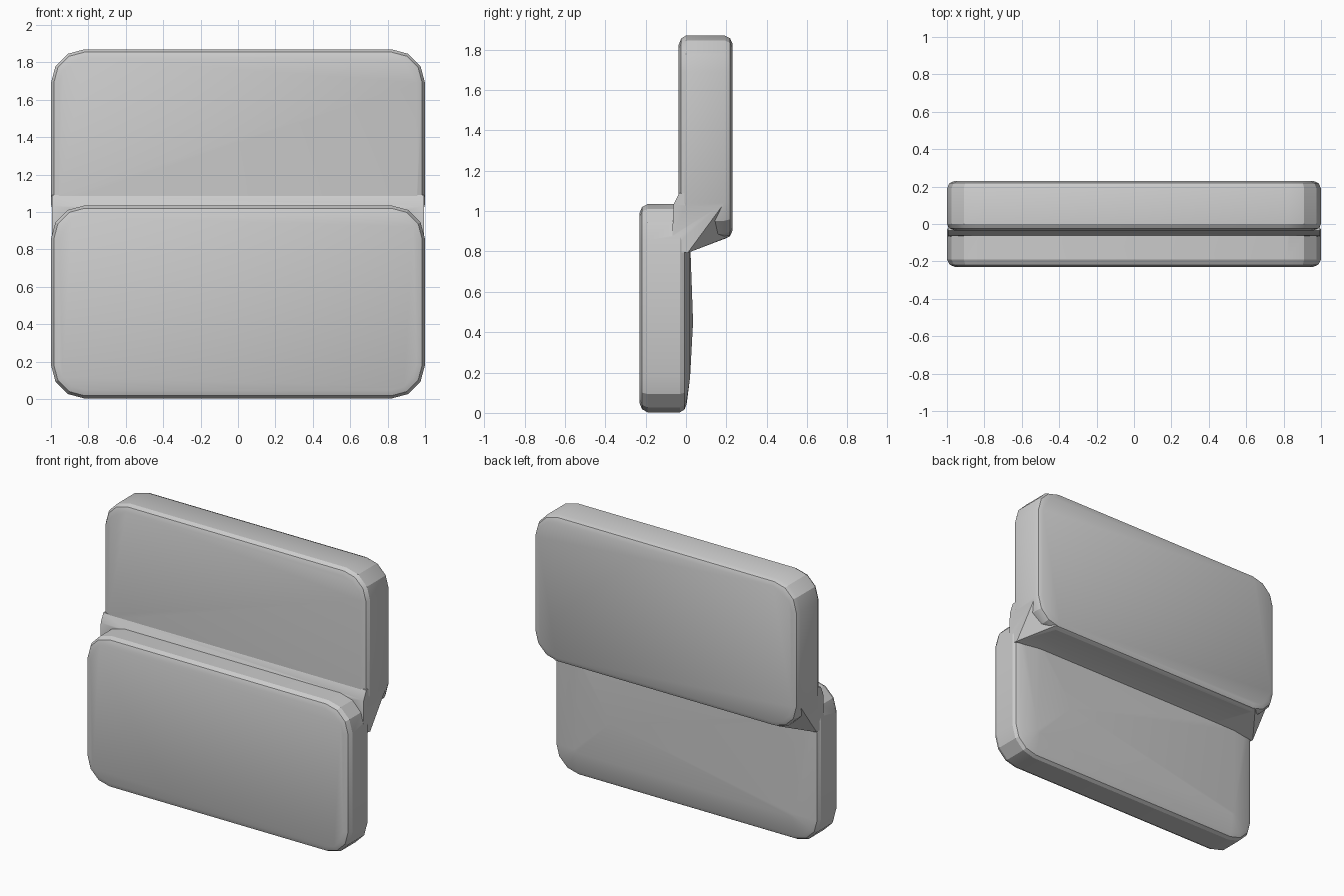
import bpy, bmesh
from math import cos, sin, pi

if "Cube" in bpy.data.objects:
    bpy.data.objects.remove(bpy.data.objects["Cube"])


def finish(name, bm):
    bmesh.ops.recalc_face_normals(bm, faces=bm.faces)
    mesh = bpy.data.meshes.new(name)
    bm.to_mesh(mesh)
    bm.free()
    obj = bpy.data.objects.new(name, mesh)
    bpy.context.collection.objects.link(obj)
    return obj


def outline(z0, z1, inset, radius=0.18, steps=3):
    """Rounded rectangle in x/z, shrunk by inset."""
    pts = []
    for k, (sx, sz) in enumerate([(1, 1), (-1, 1), (-1, -1), (1, -1)]):
        cx = sx * (1 - radius)
        cz = z1 - radius if sz > 0 else z0 + radius
        r = max(radius - inset, 0.02)
        shift = max(inset - radius + 0.02, 0)
        for i in range(steps + 1):
            a = (k + i / steps) * pi / 2
            pts.append((cx - sx * shift + r * cos(a), cz - sz * shift + r * sin(a)))
    return pts


def plate(name, z0, z1, rings, apex=None):
    """Skin rings of (y, inset); the back may end in a shallow peak."""
    bm = bmesh.new()
    loops = [[bm.verts.new((x, y, z)) for x, z in outline(z0, z1, d)] for y, d in rings]
    n = len(loops[0])
    for a, b in zip(loops, loops[1:]):
        for i in range(n):
            j = (i + 1) % n
            bm.faces.new((a[i], a[j], b[j], b[i]))
    bm.faces.new(loops[0])
    if apex:
        tip = bm.verts.new(apex)
        for i in range(n):
            bm.faces.new((loops[-1][i], loops[-1][(i + 1) % n], tip))
    else:
        bm.faces.new(loops[-1])
    return finish(name, bm)


# lower front plate with slightly bulged back
lower = plate("stepped_panel", 0.003, 1.035,
              [(-0.23, 0.045), (-0.218, 0.015), (-0.19, 0), (-0.03, 0),
               (-0.008, 0.013), (0.003, 0.04), (0.02, 0.17)],
              apex=(0.55, 0.035, 0.45))

# upper rear plate
upper = plate("upper_panel", 0.862, 1.87,
              [(-0.036, 0.045), (-0.024, 0.015), (0.0, 0), (0.19, 0),
               (0.218, 0.013), (0.23, 0.04)])

# sloped web joining the two plates
bm = bmesh.new()
for s in (-1, 1):
    for y, z in [(-0.068, 0.88), (-0.062, 1.032), (-0.034, 1.09), (0.0, 1.09),
                 (0.19, 1.04), (0.008, 0.793), (-0.06, 0.80)]:
        bm.verts.new((s * 0.995, y, z))
    bm.verts.new((s * 0.84, 0.217, 0.875))
    bm.verts.new((s * 0.84, 0.195, 0.864))
res = bmesh.ops.convex_hull(bm, input=bm.verts)
loose = [v for v in bm.verts if not v.link_faces]
bmesh.ops.delete(bm, geom=loose, context='VERTS')
web = finish("joining_web", bm)

# merge into one solid
bpy.context.view_layer.objects.active = lower
lower.select_set(True)
for part in (web, upper):
    mod = lower.modifiers.new("union", 'BOOLEAN')
    mod.operation = 'UNION'
    mod.solver = 'EXACT'
    mod.object = part
    bpy.ops.object.modifier_apply(modifier=mod.name)
    bpy.data.objects.remove(part)
bpy.ops.object.shade_smooth_by_angle(angle=pi / 7)
